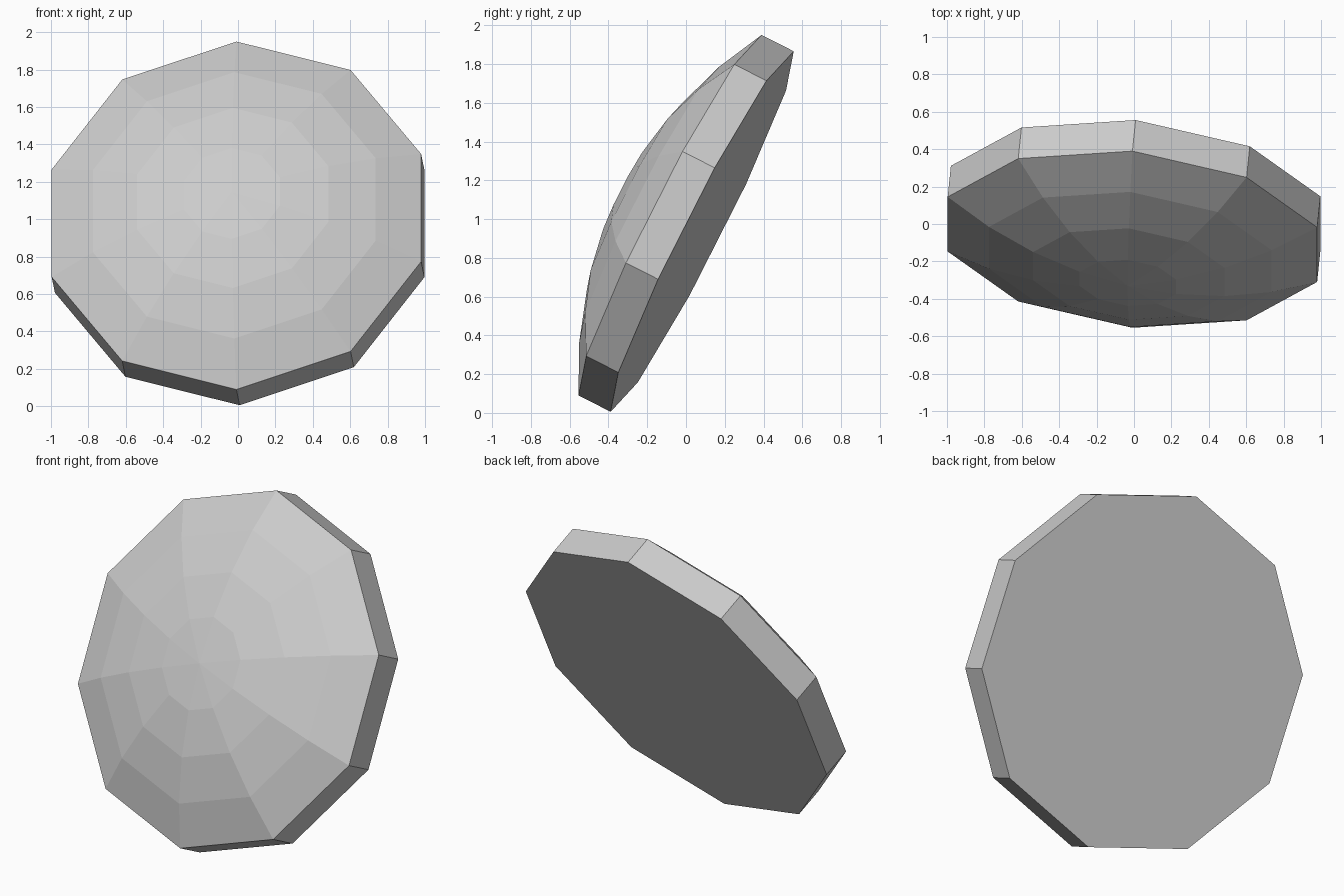
import bpy
import bmesh
from math import sin, cos, radians, tau
from mathutils import Matrix, Vector

cube = bpy.data.objects.get("Cube")
if cube:
    bpy.data.objects.remove(cube)

SIDES = 10
RINGS = 4
RIM_RADIUS = 1.043
RIM_DEPTH = 0.187
CAP_ANGLE = radians(30)

# Plain grey for the whole disc
GREY = (0.6, 0.6, 0.6, 1.0)
grey = bpy.data.materials.new("light_grey")
grey.use_nodes = True
grey.diffuse_color = GREY
grey.node_tree.nodes["Principled BSDF"].inputs["Base Color"].default_value = GREY

bm = bmesh.new()


def ring(radius, height):
    return [bm.verts.new((radius * cos(tau * i / SIDES),
                          radius * sin(tau * i / SIDES), height))
            for i in range(SIDES)]


# Flat back, straight rim, then a shallow spherical dome
sphere_radius = RIM_RADIUS / sin(CAP_ANGLE)
rings = [ring(RIM_RADIUS, -RIM_DEPTH)]
for k in range(RINGS, 0, -1):
    a = CAP_ANGLE * k / RINGS
    rings.append(ring(sphere_radius * sin(a),
                      sphere_radius * (cos(a) - cos(CAP_ANGLE))))
apex = bm.verts.new((0, 0, sphere_radius * (1 - cos(CAP_ANGLE))))

bm.faces.new(reversed(rings[0]))
for low, high in zip(rings, rings[1:]):
    for i in range(SIDES):
        j = (i + 1) % SIDES
        bm.faces.new((low[i], low[j], high[j], high[i]))
for i in range(SIDES):
    bm.faces.new((rings[-1][i], rings[-1][(i + 1) % SIDES], apex))

# Lean the disc back with a slight turn; one corner points up
up = Vector((0, 0.453, 0.892)).normalized()
side = Vector((0.996, -0.083, 0.040))
normal = side.cross(up).normalized()
side = up.cross(normal)
tilt = Matrix((up, -side, normal)).transposed().to_4x4()
bm.transform(Matrix.Translation((-0.0085, -0.0825, 1.02)) @ tilt)
bmesh.ops.recalc_face_normals(bm, faces=bm.faces)

mesh = bpy.data.meshes.new("domed_disc")
bm.to_mesh(mesh)
bm.free()
mesh.materials.append(grey)
disc = bpy.data.objects.new("domed_disc", mesh)
bpy.context.collection.objects.link(disc)
